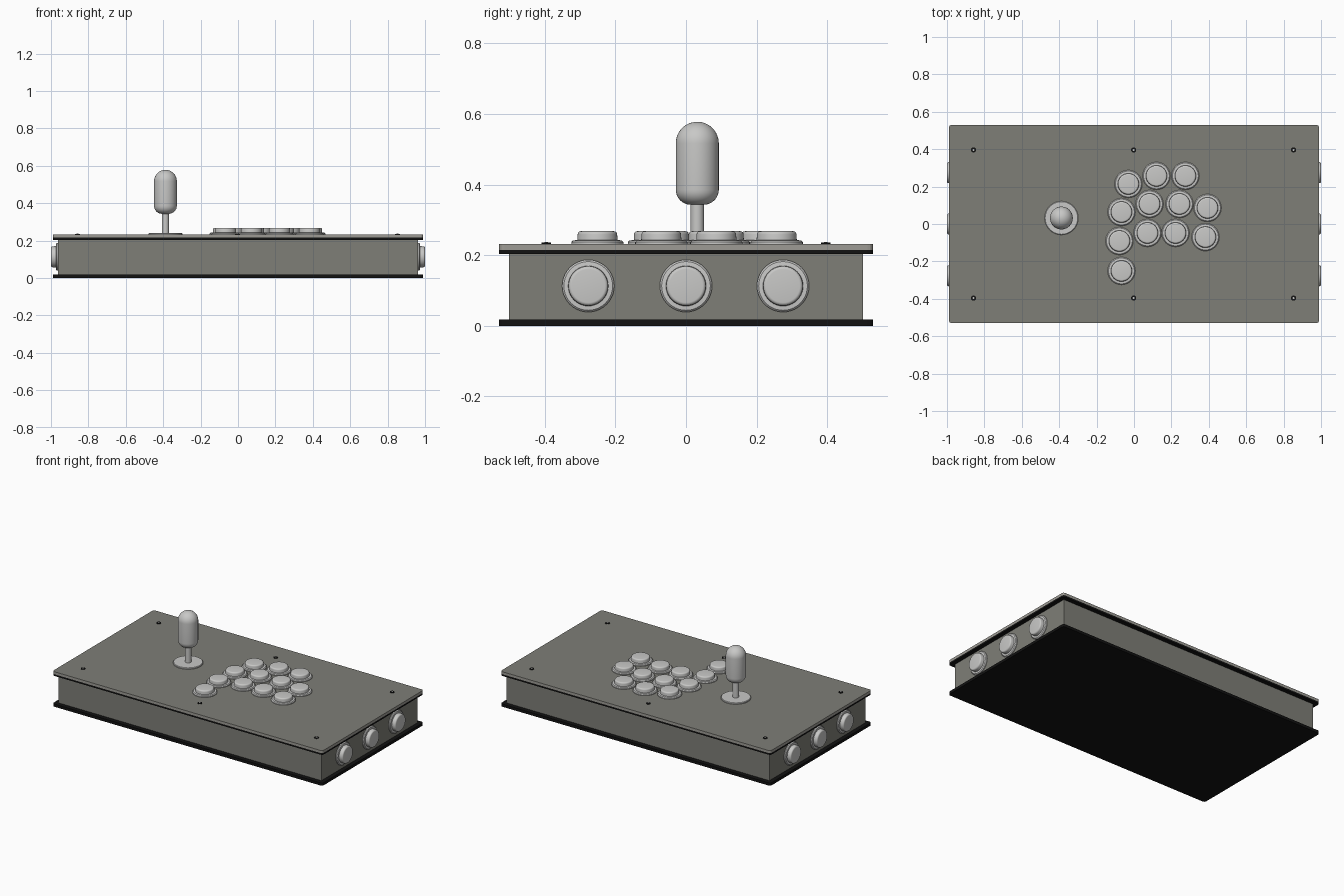
import bpy, bmesh, math
from mathutils import Matrix

cube = bpy.data.objects.get("Cube")
if cube:
    bpy.data.objects.remove(cube, do_unlink=True)


def material(name, rgb):
    m = bpy.data.materials.new(name)
    m.use_nodes = True
    m.diffuse_color = (*rgb, 1)
    m.node_tree.nodes["Principled BSDF"].inputs["Base Color"].default_value = (*rgb, 1)
    return m


GREY = material("warm grey", (0.21, 0.21, 0.185))
EDGE = material("pale edge grey", (0.34, 0.33, 0.30))
BLACK = material("black", (0.006, 0.006, 0.006))
LIGHT = material("light grey", (0.58, 0.58, 0.57))


def finish(bm, name, mats):
    bmesh.ops.recalc_face_normals(bm, faces=bm.faces[:])
    mesh = bpy.data.meshes.new(name)
    bm.to_mesh(mesh)
    bm.free()
    for m in mats:
        mesh.materials.append(m)
    ob = bpy.data.objects.new(name, mesh)
    bpy.context.collection.objects.link(ob)
    return ob


def smooth(ob):
    bpy.ops.object.select_all(action='DESELECT')
    ob.select_set(True)
    bpy.context.view_layer.objects.active = ob
    bpy.ops.object.shade_smooth_by_angle(angle=math.radians(35))


def slab(name, half_x, half_y, z0, z1, mats, corner=0.0):
    """Box with optional rounded upright corners; second material goes on the rim."""
    bm = bmesh.new()
    bmesh.ops.create_cube(bm, size=1)
    for v in bm.verts:
        v.co = (v.co.x * 2 * half_x, v.co.y * 2 * half_y, z1 if v.co.z > 0 else z0)
    if corner:
        upright = [e for e in bm.edges if abs(e.verts[0].co.z - e.verts[1].co.z) > 1e-4]
        bmesh.ops.bevel(bm, geom=upright, offset=corner, segments=4, profile=0.5, affect='EDGES')
    bm.normal_update()
    for f in bm.faces:
        if len(mats) > 1 and abs(f.normal.z) < 0.5:
            f.material_index = 1
    return finish(bm, name, mats)


def lathe(name, profile, matrix, mat, steps=40):
    """Revolve (radius, height) points around the local z axis."""
    bm = bmesh.new()
    verts = [bm.verts.new((r, 0, z)) for r, z in profile]
    edges = [bm.edges.new(pair) for pair in zip(verts, verts[1:])]
    bmesh.ops.spin(bm, geom=verts + edges, cent=(0, 0, 0), axis=(0, 0, 1),
                   angle=math.tau, steps=steps, use_duplicate=False)
    bmesh.ops.remove_doubles(bm, verts=bm.verts[:], dist=1e-5)
    bm.transform(matrix)
    ob = finish(bm, name, [mat])
    smooth(ob)
    return ob


def arc(r_centre, z_centre, radius, start, end, n=8):
    angles = [math.radians(start + (end - start) * i / n) for i in range(n + 1)]
    return [(max(0, r_centre + radius * math.cos(a)), z_centre + radius * math.sin(a)) for a in angles]


# Case: base plate, walls and layered top
slab("base_plate", 0.99, 0.53, 0, 0.018, [BLACK], 0.015)
slab("case_body", 0.963, 0.502, 0.018, 0.204, [GREY])
slab("top_underlay", 0.99, 0.53, 0.204, 0.215, [BLACK], 0.015)
TOP = 0.232
slab("top_plate", 0.99, 0.53, 0.215, TOP, [GREY, EDGE], 0.015)

# Push buttons: thin bevelled flange with a raised, rounded cap
button = ([(0, 0), (0.074, 0), (0.074, 0.005), (0.069, 0.010), (0.057, 0.011)]
          + arc(0.047, 0.027, 0.009, 0, 90, 5) + [(0, 0.036)])
layout = [(-0.03, 0.214), (0.12, 0.257), (0.275, 0.257),
          (-0.067, 0.064), (0.083, 0.107), (0.243, 0.107), (0.393, 0.086),
          (-0.078, -0.091), (0.072, -0.048), (0.222, -0.048), (0.382, -0.07),
          (-0.067, -0.251)]
for i, (x, y) in enumerate(layout):
    lathe(f"top_button_{i + 1}", button, Matrix.Translation((x, y, TOP)), LIGHT)

# Side buttons, three on each end
for side, sx in (("left", 1), ("right", -1)):
    turn = Matrix.Rotation(sx * math.pi / 2, 4, 'Y')
    for i, y in enumerate((-0.277, 0, 0.275)):
        place = Matrix.Translation((sx * 0.963, y, 0.113)) @ turn
        lathe(f"{side}_side_button_{i + 1}", [(r, h * 1.03) for r, h in button], place, LIGHT)

# Joystick: dust washer, shaft and bat-shaped grip
stick = Matrix.Translation((-0.388, 0.032, 0))
lathe("stick_washer", [(0, TOP), (0.09, TOP), (0.09, 0.238), (0.087, 0.241), (0, 0.241)], stick, LIGHT)
lathe("stick_shaft", [(0, 0.235), (0.019, 0.235), (0.019, 0.35), (0, 0.35)], stick, LIGHT, 24)
grip = [(0, 0.343)] + arc(0.018, 0.386, 0.043, -90, 0) + arc(0, 0.517, 0.061, 0, 90, 12)
lathe("stick_grip", grip, stick, LIGHT)

# Screws: dark heads with a light centre
for x in (-0.858, -0.002, 0.853):
    for y in (-0.396, 0.396):
        spot = Matrix.Translation((x, y, TOP))
        lathe("screw_head", [(0, 0), (0.014, 0), (0.014, 0.003), (0.012, 0.004), (0, 0.004)], spot, BLACK, 16)
        lathe("screw_socket", [(0, 0.003), (0.006, 0.003), (0.006, 0.005), (0, 0.005)], spot, LIGHT, 6)
